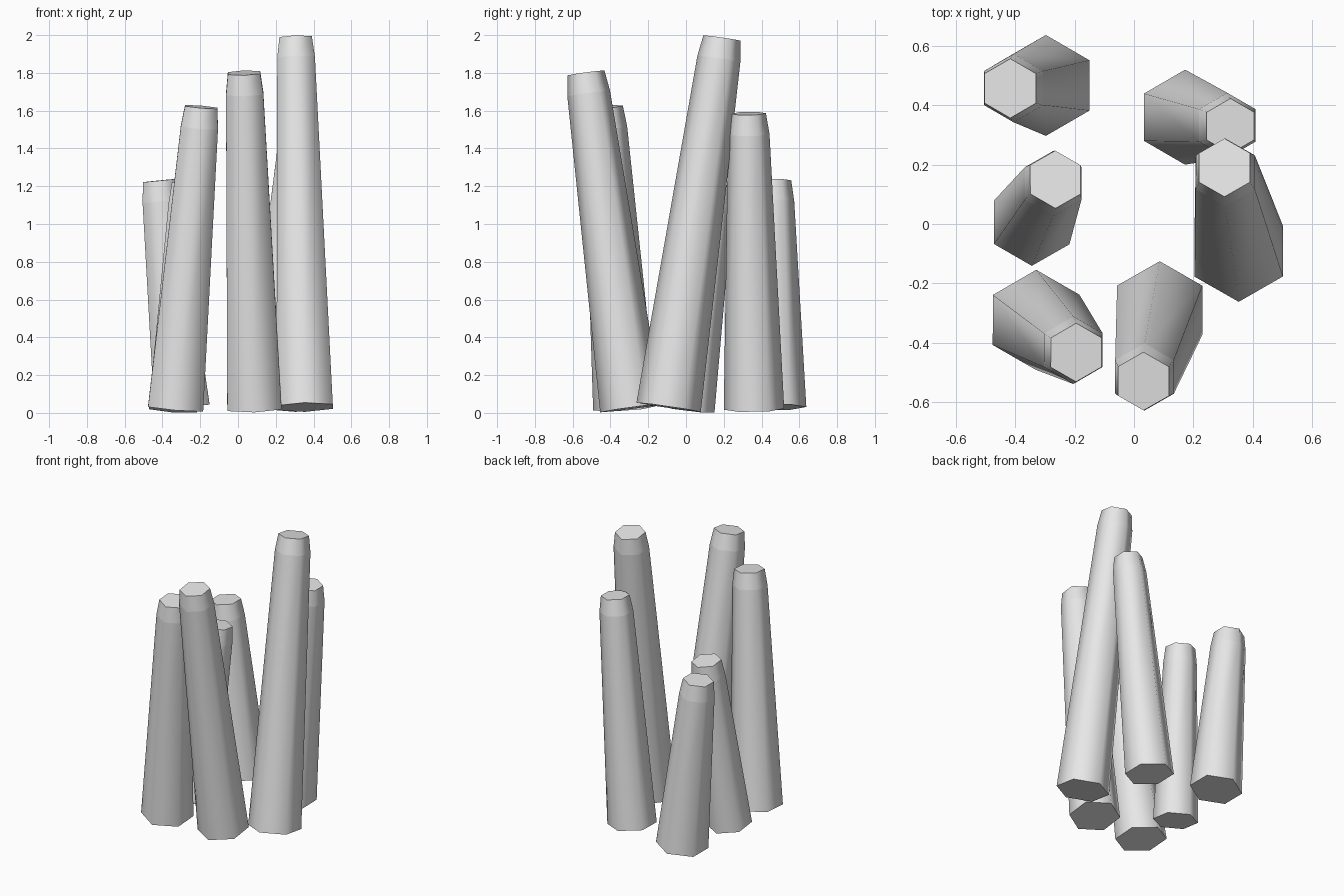
import bpy
import bmesh
import math
from mathutils import Vector

cube = bpy.data.objects.get("Cube")
if cube:
    bpy.data.objects.remove(cube, do_unlink=True)

stone = bpy.data.materials.new("light grey stone")
stone.use_nodes = True
stone.diffuse_color = (0.8, 0.8, 0.8, 1)
stone.node_tree.nodes["Principled BSDF"].inputs["Base Color"].default_value = (0.8, 0.8, 0.8, 1)

SIDES = 6
CAP = 0.11  # length of the bevelled tip


def column(name, base, top, base_r, shoulder_r, top_r):
    """Leaning six-sided column: tapered shaft, bevelled tip, flat ends."""
    base, top = Vector(base), Vector(top)
    axis = top - base
    length = axis.length
    turn = Vector((0, 0, 1)).rotation_difference(axis)
    bm = bmesh.new()
    rings = []
    for r, h in ((base_r, 0), (shoulder_r, length - CAP), (top_r, length)):
        ring = []
        for i in range(SIDES):
            a = math.pi / 2 + math.tau * i / SIDES
            p = Vector((r * math.cos(a), r * math.sin(a), h))
            ring.append(bm.verts.new(base + turn @ p))
        rings.append(ring)
    # Smooth sides
    for low, high in zip(rings, rings[1:]):
        for i in range(SIDES):
            j = (i + 1) % SIDES
            bm.faces.new((low[i], low[j], high[j], high[i])).smooth = True
    # Flat ends
    bm.faces.new(rings[0][::-1])
    bm.faces.new(rings[-1])
    # Crisp edges around both ends and the shoulder
    for ring in rings:
        for i in range(SIDES):
            bm.edges.get((ring[i], ring[(i + 1) % SIDES])).smooth = False
    mesh = bpy.data.meshes.new(name)
    bm.to_mesh(mesh)
    bm.free()
    mesh.materials.append(stone)
    obj = bpy.data.objects.new(name, mesh)
    bpy.context.collection.objects.link(obj)


column("back_right_column", (-0.297, 0.467, 0.03), (-0.417, 0.457, 1.23), 0.17, 0.115, 0.1)
column("back_left_column", (0.172, 0.36, 0.02), (0.325, 0.33, 1.585), 0.16, 0.11, 0.093)
column("middle_right_column", (-0.345, 0.005, 0.02), (-0.265, 0.15, 1.21), 0.147, 0.11, 0.098)
column("front_right_column", (-0.33, -0.323, 0.025), (-0.195, -0.433, 1.62), 0.169, 0.114, 0.099)
column("front_column", (0.087, -0.29, 0.025), (0.032, -0.53, 1.8), 0.166, 0.114, 0.099)
column("tall_left_column", (0.353, -0.092, 0.03), (0.305, 0.19, 1.985), 0.172, 0.115, 0.099)
